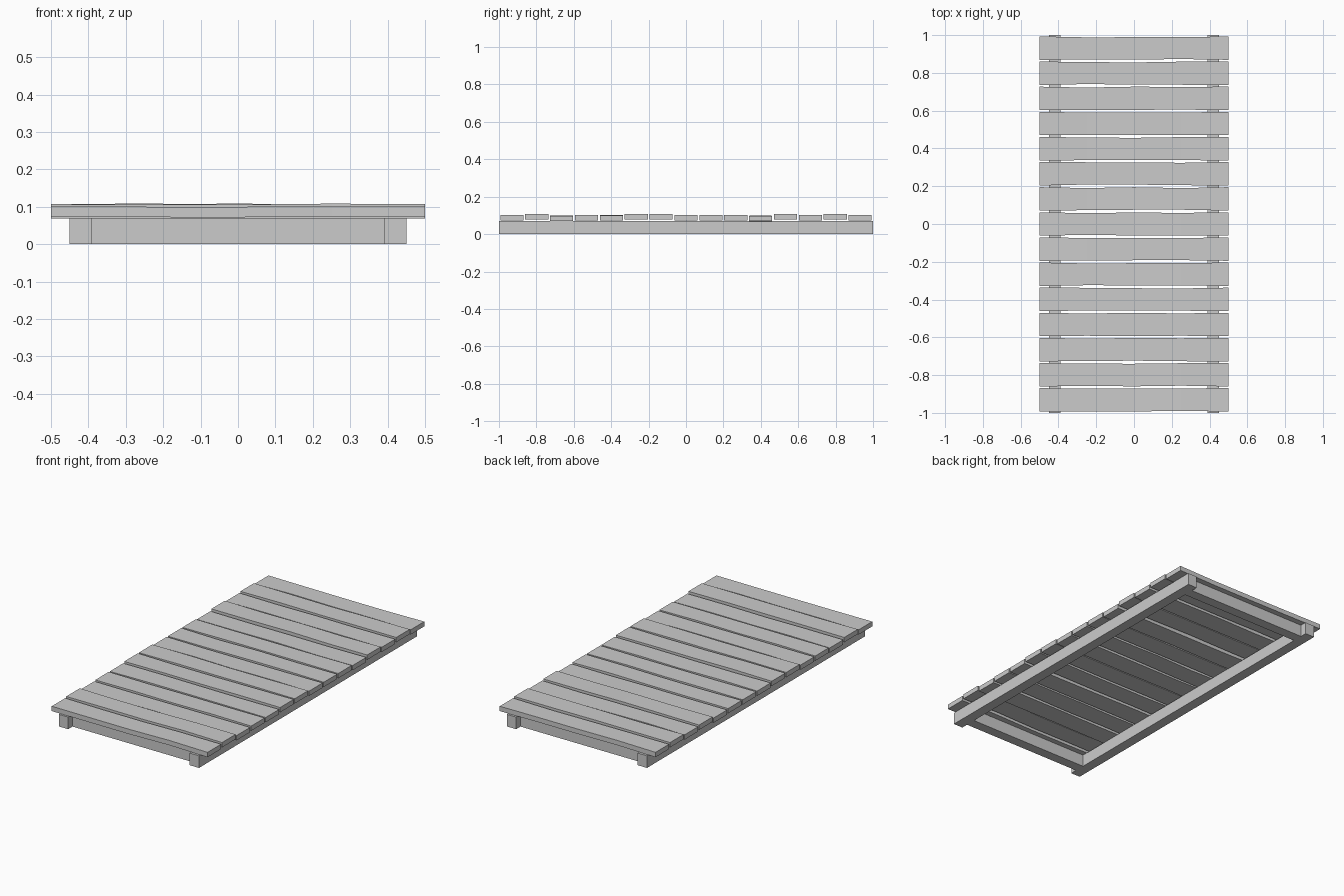
import bpy, bmesh, random

random.seed(4)
old = bpy.data.objects.get("Cube")
if old:
    bpy.data.objects.remove(old, do_unlink=True)

grey = bpy.data.materials.new("plain_grey")
grey.use_nodes = True
colour = (0.6, 0.6, 0.6, 1)
grey.diffuse_color = colour
grey.node_tree.nodes["Principled BSDF"].inputs["Base Color"].default_value = colour


def box(name, x, y, z, cuts=0, wobble=0.0):
    """Box between (min, max) pairs, cut along x; wobble shifts the inner cuts."""
    bm = bmesh.new()
    bmesh.ops.create_cube(bm, size=1)
    for v in bm.verts:
        v.co = [(a + b) / 2 + c * (b - a) for c, (a, b) in zip(v.co, (x, y, z))]
    if cuts:
        long_edges = [e for e in bm.edges
                      if abs(e.verts[0].co.x - e.verts[1].co.x) > 0.1]
        bmesh.ops.subdivide_edges(bm, edges=long_edges, cuts=cuts, use_grid_fill=True)
        # Each cut bends sideways and in height; each long side wears a little
        for i in range(1, cuts + 1):
            px = x[0] + (x[1] - x[0]) * i / (cuts + 1)
            lift = random.uniform(-wobble, wobble) / 3
            front, back = random.uniform(0, wobble), random.uniform(-wobble, 0)
            for v in bm.verts:
                if abs(v.co.x - px) < 0.001:
                    v.co.y += front if v.co.y < (y[0] + y[1]) / 2 else back
                    v.co.z += lift
    bmesh.ops.recalc_face_normals(bm, faces=bm.faces)
    mesh = bpy.data.meshes.new(name)
    bm.to_mesh(mesh)
    bm.free()
    mesh.materials.append(grey)
    obj = bpy.data.objects.new(name, mesh)
    bpy.context.collection.objects.link(obj)
    return obj


# Long side rails
box("left_rail", (0.39, 0.45), (-1, 1), (0, 0.07))
box("right_rail", (-0.45, -0.39), (-1, 1), (0, 0.07))

# Cross beams set in from the rail ends
box("front_beam", (-0.39, 0.39), (-0.96, -0.9), (0, 0.07))
box("back_beam", (-0.39, 0.39), (0.9, 0.96), (0, 0.07))

# Deck planks, front to back, at slightly uneven heights (thousandths)
tops = [101, 107, 97, 101, 100, 107, 107, 101, 101, 101, 97, 107, 101, 107, 101]
pitch = 0.133
for i, top in enumerate(tops):
    mid = (i - 7) * pitch
    z = top / 1000
    box(f"plank_{i + 1}", (-0.5, 0.5), (mid - 0.062, mid + 0.062),
        (z - 0.028, z), cuts=3, wobble=0.005)
